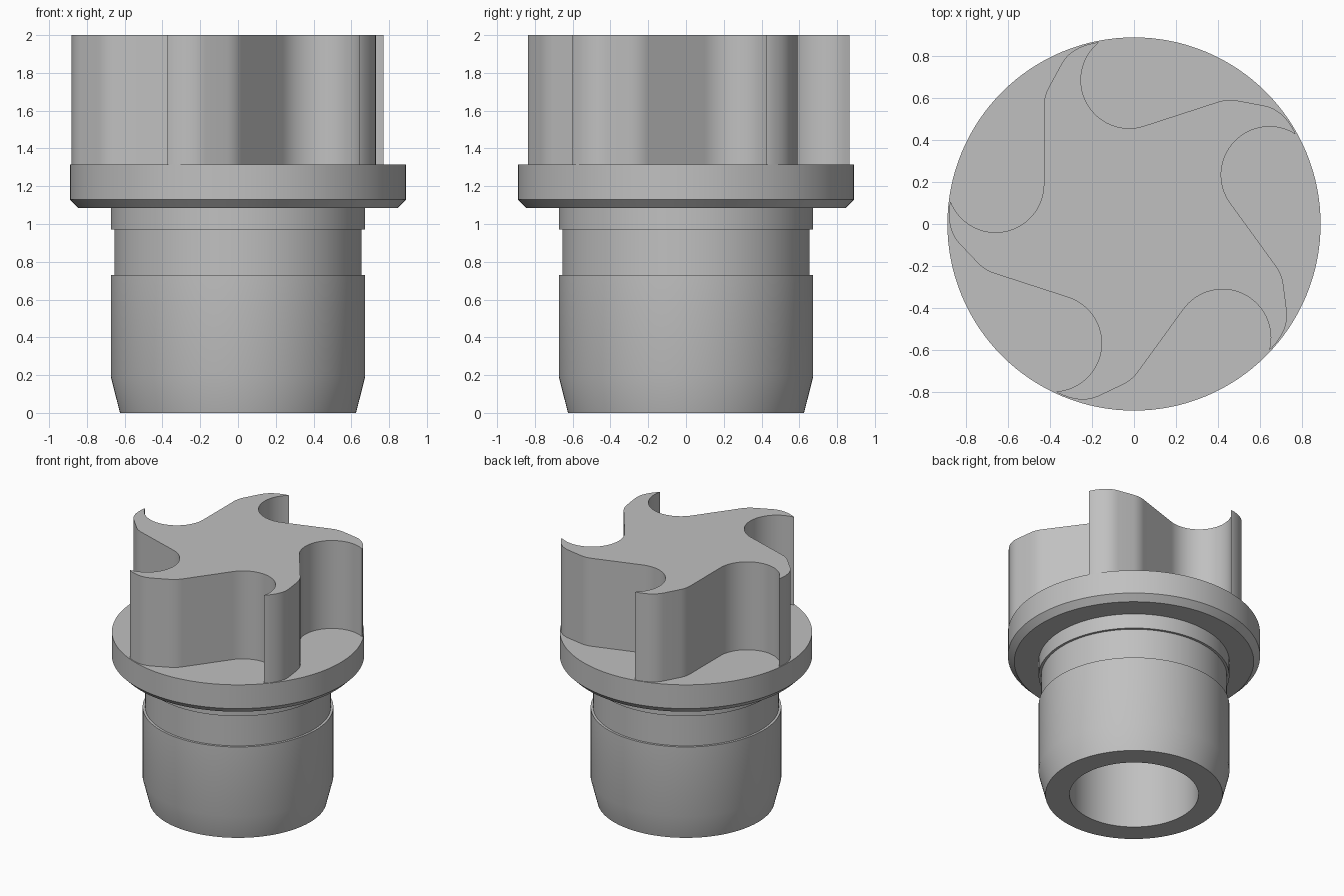
import bpy, bmesh
from math import radians, pi, cos, sin
from mathutils import Vector, Matrix

cube = bpy.data.objects.get("Cube")
if cube:
    bpy.data.objects.remove(cube, do_unlink=True)

GREY = (0.53, 0.53, 0.53, 1.0)
metal = bpy.data.materials.new("plain grey")
metal.use_nodes = True
metal.diffuse_color = GREY
metal.node_tree.nodes["Principled BSDF"].inputs["Base Color"].default_value = GREY


def finish(name, bm):
    """Turn a bmesh into a smooth-shaded object with crisp corners."""
    bmesh.ops.recalc_face_normals(bm, faces=bm.faces)
    mesh = bpy.data.meshes.new(name)
    bm.to_mesh(mesh)
    bm.free()
    mesh.materials.append(metal)
    obj = bpy.data.objects.new(name, mesh)
    bpy.context.collection.objects.link(obj)
    bpy.ops.object.select_all(action='DESELECT')
    obj.select_set(True)
    bpy.context.view_layer.objects.active = obj
    bpy.ops.object.shade_smooth_by_angle(angle=radians(30))
    return obj


def lathe(name, profile, steps=128):
    """Spin an (r, z) profile around the vertical axis."""
    bm = bmesh.new()
    verts = [bm.verts.new((r, 0, z)) for r, z in profile]
    edges = [bm.edges.new(pair) for pair in zip(verts, verts[1:])]
    bmesh.ops.spin(bm, geom=verts + edges, cent=(0, 0, 0), axis=(0, 0, 1),
                   angle=2 * pi, steps=steps, use_duplicate=False)
    bmesh.ops.remove_doubles(bm, verts=bm.verts, dist=1e-4)
    return finish(name, bm)


def bend(a, corner, b, steps=8):
    """Rounded corner from a to b, pulled towards the corner point."""
    a, corner, b = Vector(a), Vector(corner), Vector(b)
    return [a.lerp(corner, t).lerp(corner.lerp(b, t), t)
            for t in (i / steps for i in range(steps + 1))]


# Hollow stem with a groove and a chamfered flange
lathe("stem_and_flange", [
    (0, 1.10), (0.455, 1.10), (0.455, 0),            # blind bore
    (0.625, 0), (0.673, 0.19), (0.673, 0.73),        # tapered plug
    (0.655, 0.73), (0.655, 0.97), (0.673, 0.97),     # groove
    (0.673, 1.085), (0.845, 1.085), (0.89, 1.13),    # flange chamfer
    (0.89, 1.315), (0, 1.315)])

# One vane: scooped pocket, straight flank, rounded shoulder, curved nose
centre, radius = Vector((-0.66, 0.19)), 0.23
start, end = radians(201), radians(360)
pocket = [centre + radius * Vector((cos(a), sin(a)))
          for a in (start + (end - start) * i / 32 for i in range(33))]
shoulder = bend((-0.43, 0.56), (-0.43, 0.61), (-0.405, 0.655))
nose = bend((-0.345, 0.765), (-0.30, 0.845), (-0.18, 0.865))
vane = pocket + shoulder + nose

# Five vanes around the axis, drawn as one outline and raised
VANES, BASE, TOP = 5, 1.315, 2.0
bm = bmesh.new()
outline = []
for k in range(VANES):
    turn = Matrix.Rotation(-2 * pi * k / VANES, 2)
    for p in vane:
        q = turn @ p
        outline.append(bm.verts.new((q.x, q.y, BASE)))
face = bm.faces.new(outline)
raised = bmesh.ops.extrude_face_region(bm, geom=[face], use_keep_orig=True)
bmesh.ops.translate(bm, vec=(0, 0, TOP - BASE),
                    verts=[v for v in raised["geom"] if isinstance(v, bmesh.types.BMVert)])
bmesh.ops.remove_doubles(bm, verts=bm.verts, dist=1e-4)
bmesh.ops.delete(bm, geom=[f for f in bm.faces if f.calc_center_median().z < BASE + 0.01],
                 context='FACES_ONLY')
finish("vane_head", bm)
